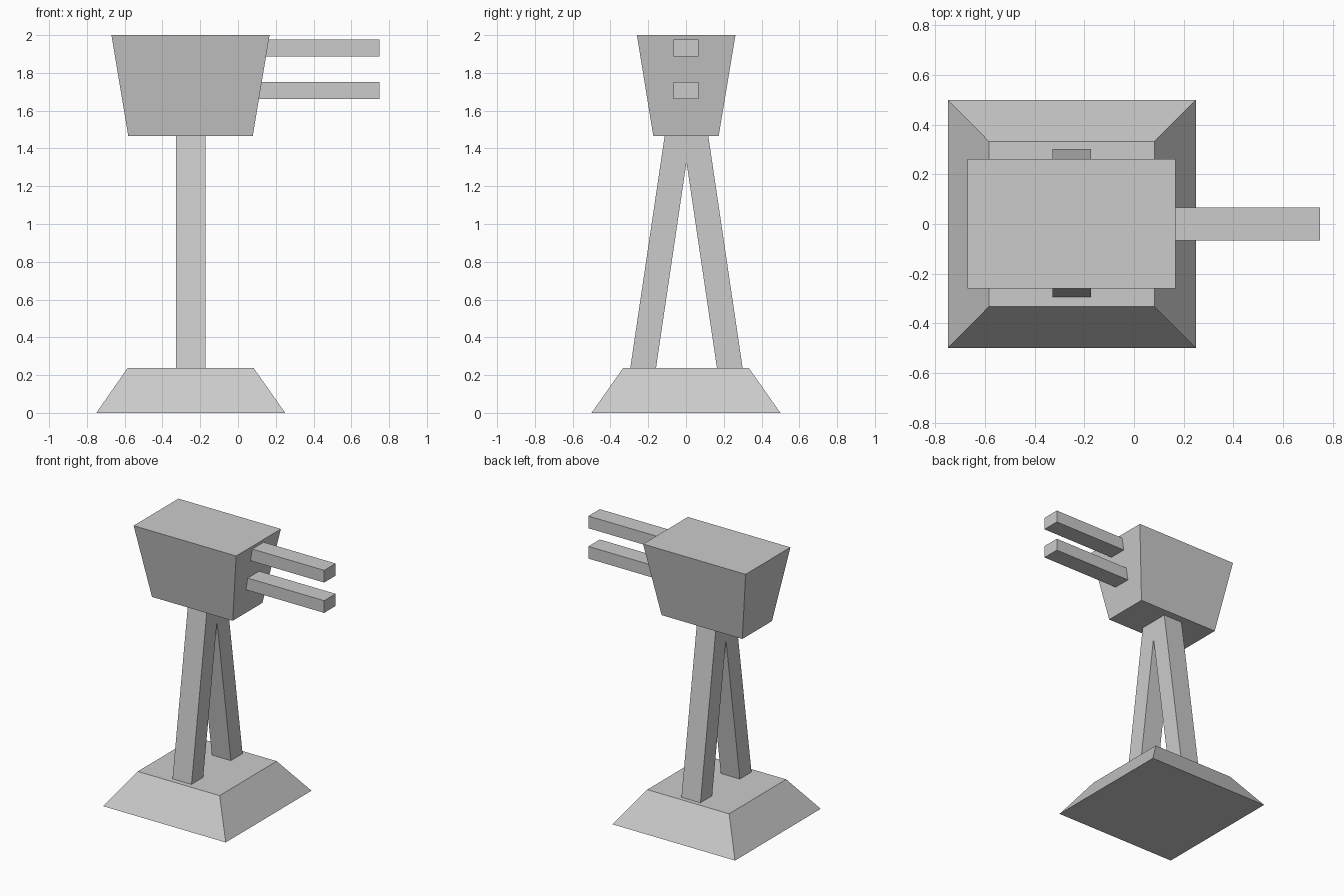
import bpy

if "Cube" in bpy.data.objects:
    bpy.data.objects.remove(bpy.data.objects["Cube"])


def frustum(name, low, high):
    """Solid between two horizontal rectangles given as (x0, x1, y0, y1, z)."""
    verts = []
    for x0, x1, y0, y1, z in (low, high):
        verts += [(x0, y0, z), (x1, y0, z), (x1, y1, z), (x0, y1, z)]
    faces = [(3, 2, 1, 0), (4, 5, 6, 7)]
    faces += [(i, (i + 1) % 4, (i + 1) % 4 + 4, i + 4) for i in range(4)]
    mesh = bpy.data.meshes.new(name)
    mesh.from_pydata(verts, [], faces)
    obj = bpy.data.objects.new(name, mesh)
    bpy.context.collection.objects.link(obj)
    return obj


# Sloped foot
frustum("base", (-0.75, 0.25, -0.5, 0.5, 0), (-0.585, 0.083, -0.333, 0.333, 0.237))

# Two slanted legs meeting under the head
frustum("back_leg", (-0.328, -0.173, 0.165, 0.301, 0.23), (-0.328, -0.173, -0.02, 0.116, 1.48))
frustum("front_leg", (-0.328, -0.173, -0.296, -0.16, 0.23), (-0.328, -0.173, -0.111, 0.025, 1.48))

# Flared head
frustum("head", (-0.581, 0.078, -0.173, 0.173, 1.465), (-0.67, 0.167, -0.26, 0.262, 2.0))

# Pair of square barrels
for name, z in (("lower_barrel", 1.662), ("upper_barrel", 1.886)):
    section = (0.08, 0.75, -0.066, 0.067)
    frustum(name, section + (z,), section + (z + 0.09,))
